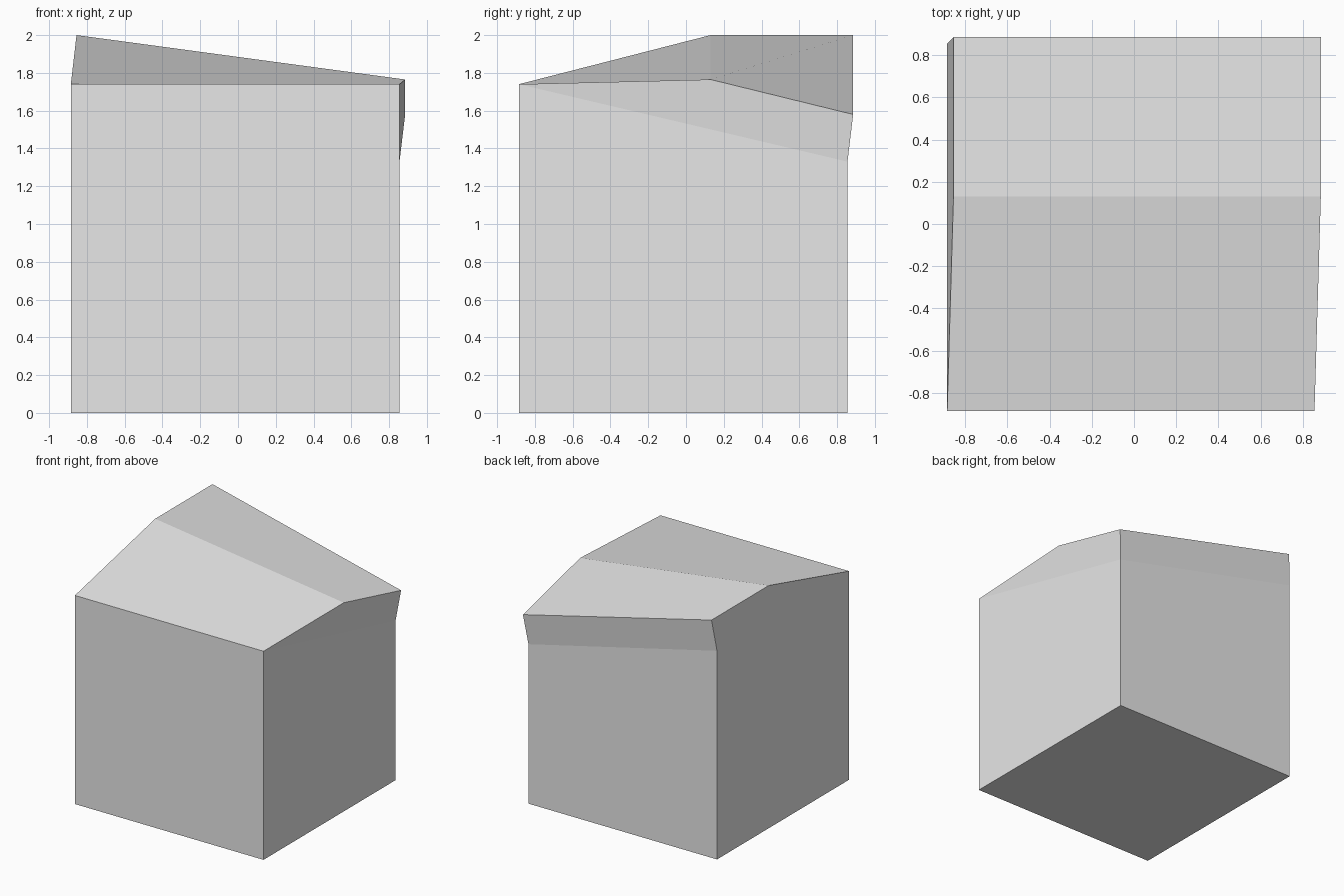
import bpy
import bmesh

cube = bpy.data.objects.get("Cube")
if cube:
    bpy.data.objects.remove(cube, do_unlink=True)

# Main dimensions
LOW, HIGH = -0.885, 0.855      # footprint limits on both axes
FLARE = 0.03                   # sideways shift of the raised top
WALL, NOTCH = 1.74, 1.33       # wall height, and its lowest corner
RIDGE_Y = 0.13
PEAK, RIDGE_RIGHT, BACK_RIGHT = 2.0, 1.765, 1.58

grey = bpy.data.materials.new("light_grey")
grey.use_nodes = True
colour = (0.8, 0.8, 0.8, 1)
grey.diffuse_color = colour
grey.node_tree.nodes["Principled BSDF"].inputs["Base Color"].default_value = colour

bm = bmesh.new()

# Footprint and wall tops, counter-clockwise from the front left of the plan
corners = [(LOW, LOW), (HIGH, LOW), (HIGH, HIGH), (LOW, HIGH)]
base = [bm.verts.new((x, y, 0)) for x, y in corners]
wall_heights = [WALL, WALL, NOTCH, WALL]
rim = [bm.verts.new((x, y, z)) for (x, y), z in zip(corners, wall_heights)]
bm.faces.new(base[::-1])
for i in range(4):
    j = (i + 1) % 4
    bm.faces.new((base[i], base[j], rim[j], rim[i]))

# Flared top with a cross ridge
left_x, right_x, back_y = LOW + FLARE, HIGH + FLARE, HIGH + FLARE
ridge_left = bm.verts.new((left_x, RIDGE_Y, PEAK))
ridge_right = bm.verts.new((right_x, RIDGE_Y, RIDGE_RIGHT))
back_right = bm.verts.new((right_x, back_y, BACK_RIGHT))
back_left = bm.verts.new((left_x, back_y, PEAK))

# Upper side bands
bm.faces.new((rim[1], rim[2], back_right, ridge_right))
bm.faces.new((rim[2], rim[3], back_left, back_right))
bm.faces.new((rim[3], rim[0], ridge_left, back_left))

# Front and back slopes of the top
bm.faces.new((rim[0], rim[1], ridge_right, ridge_left))
bm.faces.new((ridge_right, back_right, back_left, ridge_left))

bm.normal_update()
mesh = bpy.data.meshes.new("sloped_block")
bm.to_mesh(mesh)
bm.free()
mesh.materials.append(grey)
block = bpy.data.objects.new("sloped_block", mesh)
bpy.context.collection.objects.link(block)
